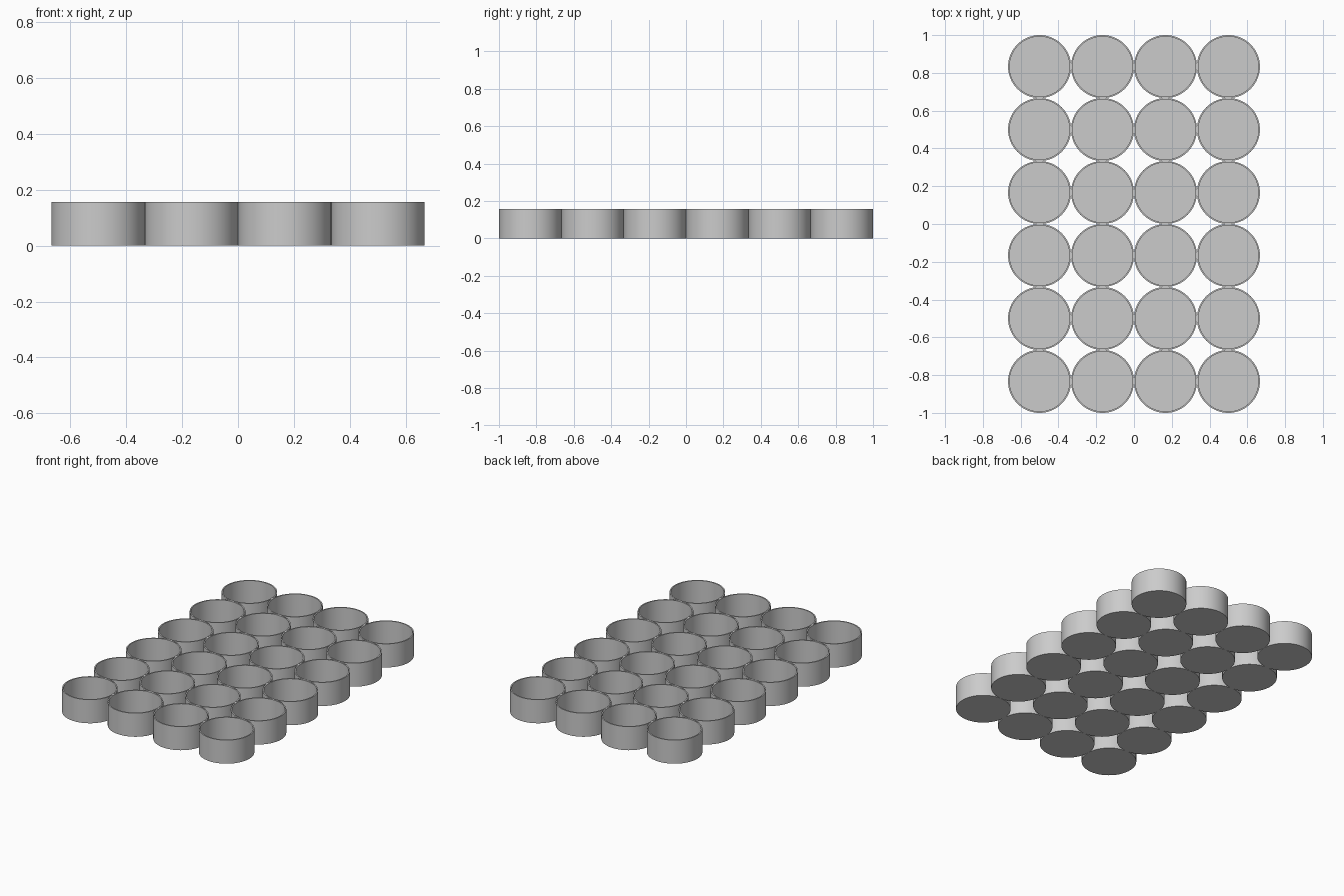
import bpy
import bmesh
import math

cube = bpy.data.objects.get("Cube")
if cube:
    bpy.data.objects.remove(cube, do_unlink=True)

COLUMNS, ROWS = 4, 6
RADIUS = 1 / ROWS
HEIGHT = 0.156
WALL = 0.008
SIDES = 64

# Single plain grey
grey = bpy.data.materials.new("grey")
grey.use_nodes = True
colour = (0.6, 0.6, 0.6, 1)
grey.diffuse_color = colour
grey.node_tree.nodes["Principled BSDF"].inputs["Base Color"].default_value = colour


def make_cup_mesh():
    """Open round cup: outer wall, rim, inner wall and floor."""
    bm = bmesh.new()
    profile = [(RADIUS, 0), (RADIUS, HEIGHT),
               (RADIUS - WALL, HEIGHT), (RADIUS - WALL, WALL)]
    rings = []
    for r, z in profile:
        angles = [2 * math.pi * i / SIDES for i in range(SIDES)]
        rings.append([bm.verts.new((r * math.cos(a), r * math.sin(a), z)) for a in angles])
    for low, high in zip(rings, rings[1:]):
        for i in range(SIDES):
            j = (i + 1) % SIDES
            bm.faces.new((low[i], low[j], high[j], high[i]))
    bm.faces.new(reversed(rings[0]))
    bm.faces.new(rings[-1])
    bmesh.ops.recalc_face_normals(bm, faces=bm.faces)
    mesh = bpy.data.meshes.new("cup")
    bm.to_mesh(mesh)
    bm.free()
    mesh.materials.append(grey)
    return mesh


# Grid of touching cups that share one mesh
cup_mesh = make_cup_mesh()
cups = []
for row in range(ROWS):
    for column in range(COLUMNS):
        cup = bpy.data.objects.new(f"cup_row{row + 1}_column{column + 1}", cup_mesh)
        cup.location = ((2 * column + 1 - COLUMNS) * RADIUS,
                        (2 * row + 1 - ROWS) * RADIUS, 0)
        bpy.context.collection.objects.link(cup)
        cups.append(cup)

# Smooth round walls with crisp rims
bpy.ops.object.select_all(action='DESELECT')
cups[0].select_set(True)
bpy.context.view_layer.objects.active = cups[0]
bpy.ops.object.shade_smooth_by_angle(angle=math.radians(30))
